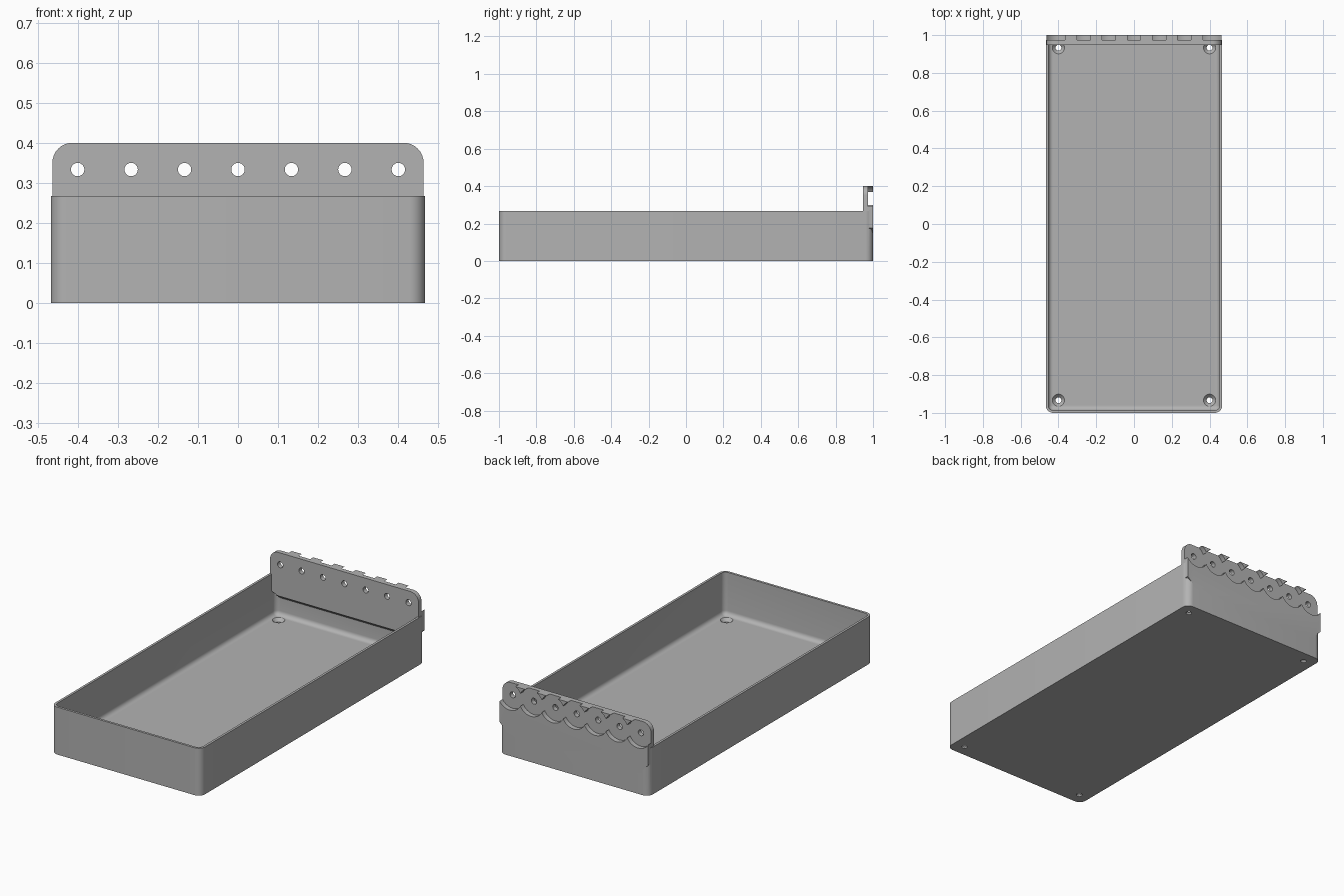
import bpy, bmesh, math
from mathutils import Matrix, Vector

cube = bpy.data.objects.get("Cube")
if cube:
    bpy.data.objects.remove(cube, do_unlink=True)

HALF_X, HALF_Y, RIM_Z = 0.467, 1.0, 0.267
WALL, FLOOR_Z, CORNER = 0.0133, 0.0267, 0.04
PITCH, HOLE_Z = 0.1333, 0.3333

grey = bpy.data.materials.new("plain grey")
grey.use_nodes = True
colour = (0.45, 0.45, 0.45, 1)
grey.diffuse_color = colour
grey.node_tree.nodes["Principled BSDF"].inputs["Base Color"].default_value = colour


def add_object(name, bm):
    bmesh.ops.recalc_face_normals(bm, faces=bm.faces)
    mesh = bpy.data.meshes.new(name)
    bm.to_mesh(mesh)
    bm.free()
    mesh.materials.append(grey)
    obj = bpy.data.objects.new(name, mesh)
    bpy.context.collection.objects.link(obj)
    return obj


def arc(cx, cy, r, start, steps=8):
    """Quarter circle, counter-clockwise from the start angle in degrees."""
    angles = [math.radians(start + 90 * i / steps) for i in range(steps + 1)]
    return [(cx + r * math.cos(a), cy + r * math.sin(a)) for a in angles]


def rounded_ring(bm, inset, z):
    r = max(CORNER - inset, 0.001)
    x, y = HALF_X - inset - r, HALF_Y - inset - r
    points = arc(x, y, r, 0) + arc(-x, y, r, 90) + arc(-x, -y, r, 180) + arc(x, -y, r, 270)
    return [bm.verts.new((px, py, z)) for px, py in points]


def bridge(bm, a, b):
    for i in range(len(a)):
        j = (i + 1) % len(a)
        bm.faces.new((a[i], a[j], b[j], b[i]))


def make_tray():
    # Outer wall, rim, inner wall and rounded edge of the floor
    bm = bmesh.new()
    fillet = 0.025
    rings = [(0, 0), (0, RIM_Z), (WALL, RIM_Z)]
    for i in range(7):
        a = math.radians(15 * i)
        rings.append((WALL + fillet * (1 - math.cos(a)),
                      FLOOR_Z + fillet * (1 - math.sin(a))))
    loops = [rounded_ring(bm, inset, z) for inset, z in rings]
    for a, b in zip(loops, loops[1:]):
        bridge(bm, a, b)
    bm.faces.new(loops[0])
    bm.faces.new(loops[-1])
    return add_object("tray", bm)


def make_plate():
    # Tall rear plate with rounded shoulders and a tapered underside
    bm = bmesh.new()
    x, top, r = 0.463, 0.4, 0.05
    half = [(0.427, 0.115), (0.427, 0.14), (x, 0.175)] + arc(x - r, top - r, r, 0)
    profile = half + [(-px, pz) for px, pz in reversed(half)]
    back = [bm.verts.new((px, HALF_Y, pz)) for px, pz in profile]
    front = []
    for px, pz in profile:
        lift = 0.155 if pz < 0.12 else max(pz, 0.16)
        front.append(bm.verts.new((px, 0.947, lift)))
    bridge(bm, back, front)
    bm.faces.new(back)
    bm.faces.new(front)
    bmesh.ops.triangulate(bm, faces=[f for f in bm.faces if len(f.verts) == 4])
    return add_object("rear_plate", bm)


def cylinder(name, start, end, r1, r2, sides=32):
    a, b = Vector(start), Vector(end)
    turn = (b - a).to_track_quat('Z', 'Y').to_matrix().to_4x4()
    bm = bmesh.new()
    bmesh.ops.create_cone(bm, cap_ends=True, segments=sides, radius1=r1, radius2=r2,
                          depth=(b - a).length,
                          matrix=Matrix.Translation((a + b) / 2) @ turn)
    return add_object(name, bm)


def combine(target, other, operation):
    bpy.context.view_layer.objects.active = target
    mod = target.modifiers.new(other.name, 'BOOLEAN')
    mod.operation = operation
    mod.solver = 'EXACT'
    mod.object = other
    other.hide_render = True
    bpy.ops.object.modifier_apply(modifier=mod.name)
    bpy.data.objects.remove(other, do_unlink=True)


tray = make_tray()
combine(tray, make_plate(), 'UNION')

# Row of round pockets and through holes in the rear plate
for i in range(-3, 4):
    x = i * PITCH
    combine(tray, cylinder("pocket", (x, 0.973, HOLE_Z), (x, 1.1, HOLE_Z),
                           0.0755, 0.0755, 64), 'DIFFERENCE')
    combine(tray, cylinder("hole", (x, 0.9, HOLE_Z), (x, 1.1, HOLE_Z),
                           0.0167, 0.0167), 'DIFFERENCE')

# Countersunk screw holes in the floor corners
for x in (-0.4, 0.4):
    for y in (-0.933, 0.933):
        combine(tray, cylinder("screw_hole", (x, y, -0.05), (x, y, 0.05),
                               0.0155, 0.0155), 'DIFFERENCE')
        combine(tray, cylinder("countersink", (x, y, 0.009), (x, y, 0.0285),
                               0.0155, 0.034), 'DIFFERENCE')

bpy.ops.object.select_all(action='DESELECT')
tray.select_set(True)
bpy.context.view_layer.objects.active = tray
bpy.ops.object.shade_smooth_by_angle(angle=math.radians(30))
